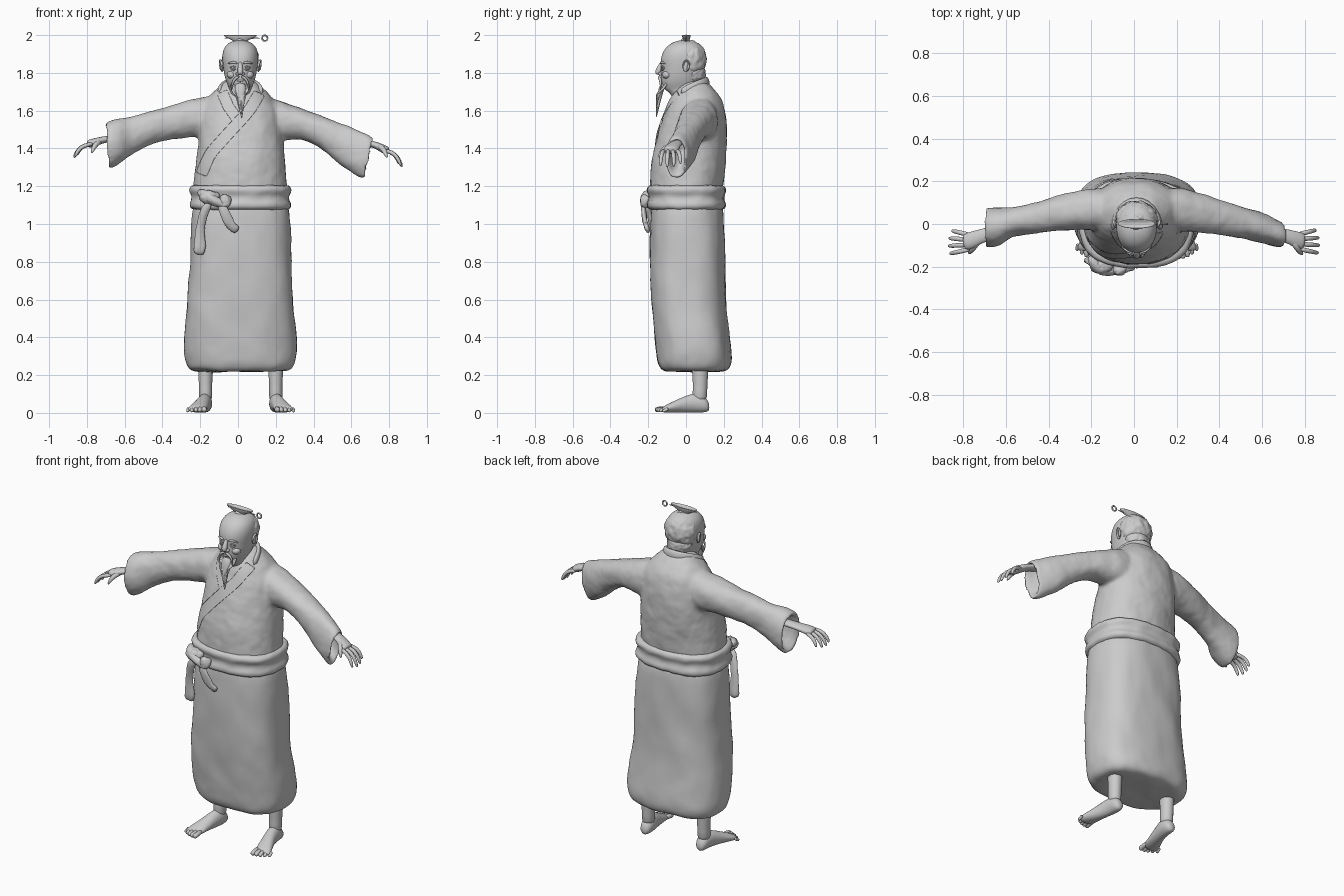
import bpy, bmesh, math, random
from mathutils import Vector as V
from mathutils.bvhtree import BVHTree

random.seed(4)
CX = 0.012


def obj(name, *parts, n=20, e=2.0, sub=1, voxel=0, rough=0, scale=0.15):
    """Build one object from lofts; each loft is a list of (centre, u, v) rings."""
    bm = bmesh.new()
    for rings in parts:
        loops = []
        for c, u, v in rings:
            loop = []
            for i in range(n):
                a = math.tau * i / n
                ca, sa = math.cos(a), math.sin(a)
                loop.append(bm.verts.new(V(c) + V(u) * math.copysign(abs(ca) ** (2 / e), ca)
                                         + V(v) * math.copysign(abs(sa) ** (2 / e), sa)))
            loops.append(loop)
        for a, b in zip(loops, loops[1:]):
            for i in range(n):
                bm.faces.new((a[i], a[(i + 1) % n], b[(i + 1) % n], b[i]))
        bm.faces.new(loops[0][::-1])
        bm.faces.new(loops[-1])
    return finish(name, bm, sub, voxel, rough, scale)


def finish(name, bm, sub=1, voxel=0, rough=0, scale=0.15):
    bmesh.ops.recalc_face_normals(bm, faces=bm.faces)
    me = bpy.data.meshes.new(name)
    bm.to_mesh(me)
    bm.free()
    me.shade_smooth()
    o = bpy.data.objects.new(name, me)
    bpy.context.collection.objects.link(o)
    if sub:
        m = o.modifiers.new("sub", 'SUBSURF')
        m.levels = m.render_levels = sub
    if voxel:
        m = o.modifiers.new("merge", 'REMESH')
        m.mode, m.voxel_size, m.use_smooth_shade = 'VOXEL', voxel, True
        m = o.modifiers.new("soften", 'SMOOTH')
        m.factor, m.iterations = 0.5, 8
    if rough:
        t = bpy.data.textures.new(name, 'CLOUDS')
        t.noise_scale = scale
        m = o.modifiers.new("folds", 'DISPLACE')
        m.texture, m.strength, m.mid_level = t, rough, 0.5
    return o


def slab(z, x0, x1, y0, y1):
    return ((x0 + x1) / 2, (y0 + y1) / 2, z), ((x1 - x0) / 2, 0, 0), (0, (y1 - y0) / 2, 0)


def tube(pts, radii, flat=1.0, ref=None):
    """Rings along a path; flat squeezes the direction across ref."""
    pts = [V(p) for p in pts]
    if ref is None:
        d = pts[-1] - pts[0]
        ref = (0, 1, 0) if abs(d.y) < 0.6 * d.length else (1, 0, 0)
    out = []
    for i, (p, r) in enumerate(zip(pts, radii)):
        t = (pts[min(i + 1, len(pts) - 1)] - pts[max(i - 1, 0)]).normalized()
        w = t.cross(V(ref)).normalized()
        out.append((p, w.cross(t) * r, w * r * flat))
    return out


def ball(c, r):
    rings = []
    for i in range(9):
        a = math.pi * (i * 0.94 / 8 + 0.03)
        s = math.sin(a)
        rings.append((V(c) - V((0, 0, r[2] * math.cos(a))), (r[0] * s, 0, 0), (0, r[1] * s, 0)))
    return rings


def sleeve(rows):
    """Rows: top x,z, bottom x,z, centre y, half depth."""
    return [(((a + c) / 2, y, (b + d) / 2), (0, r, 0), ((a - c) / 2, 0, (b - d) / 2))
            for a, b, c, d, y, r in rows]


# Upper robe with hollow wide sleeves
chest = [slab(*r) for r in (
    (1.10, -.245, .27, -.19, .195), (1.2, -.24, .265, -.195, .195), (1.3, -.228, .255, -.19, .207),
    (1.4, -.215, .245, -.172, .217), (1.5, -.21, .235, -.147, .22), (1.6, -.2, .22, -.108, .214),
    (1.66, -.17, .195, -.085, .19), (1.70, -.13, .15, -.065, .165), (1.74, -.085, .105, -.03, .13),
    (1.76, -.07, .09, .0, .11))]
left = sleeve([(-.06, 1.70, -.06, 1.42, .07, .11), (-.25, 1.66, -.235, 1.475, .075, .095),
               (-.47, 1.595, -.45, 1.43, .028, .07), (-.60, 1.56, -.565, 1.37, .01, .066),
               (-.625, 1.56, -.60, 1.33, -.01, .086), (-.69, 1.545, -.675, 1.285, -.015, .097),
               (-.71, 1.53, -.695, 1.295, -.015, .09), (-.70, 1.515, -.685, 1.315, -.015, .068),
               (-.60, 1.52, -.58, 1.39, 0, .045)])
right = sleeve([(.08, 1.70, .08, 1.40, .07, .11), (.26, 1.645, .25, 1.45, .07, .1),
                (.37, 1.60, .34, 1.455, .04, .088), (.48, 1.56, .43, 1.41, .02, .08),
                (.60, 1.512, .555, 1.30, -.01, .072), (.70, 1.472, .655, 1.235, -.05, .062),
                (.725, 1.45, .68, 1.24, -.055, .056), (.715, 1.44, .67, 1.26, -.053, .04),
                (.61, 1.47, .575, 1.35, -.015, .035)])
robe = obj("upper_robe", chest, left, right, n=28, e=2.2, voxel=.0105, rough=.014, scale=.12)

# Long skirt, closed underneath
skirt = [slab(*r) for r in (
    (1.16, -.235, .26, -.18, .19), (1.05, -.245, .275, -.19, .2), (.8, -.255, .287, -.193, .208),
    (.6, -.27, .297, -.186, .212), (.42, -.285, .31, -.17, .225), (.31, -.286, .312, -.156, .245),
    (.25, -.275, .3, -.146, .24), (.222, -.25, .275, -.125, .215), (.22, -.2, .22, -.08, .17),
    (.222, -.05, .07, -.02, .08))]
obj("skirt", skirt, n=28, e=2.6, sub=2, rough=.022, scale=.2)

# Belt with rolled edges, knot and hanging tails
belt = [slab(z, -.24 - d, .265 + d, -.19 - d, .195 + d) for z, d in (
    (1.07, -.005), (1.082, .014), (1.105, .02), (1.125, .008), (1.15, .006), (1.17, .018),
    (1.19, .019), (1.205, .004), (1.205, -.02))]
obj("belt", belt, n=36, e=2.5, rough=.012, scale=.06)
obj("belt_knot", ball((-.15, -.195, 1.14), (.055, .04, .04)), ball((-.07, -.215, 1.12), (.035, .028, .035)),
    tube([(-.21, -.15, 1.17), (-.18, -.2, 1.16), (-.12, -.225, 1.11), (-.04, -.21, 1.1)],
         [.02, .03, .028, .015]), rough=.02, scale=.04)
obj("belt_tails",
    tube([(-.15, -.21, 1.12), (-.19, -.19, 1.04), (-.205, -.175, .96), (-.2, -.175, .88), (-.21, -.165, .835)],
         [.022, .026, .022, .036, .026], .5, (1, 0, 0)),
    tube([(-.1, -.225, 1.12), (-.065, -.225, 1.05), (-.035, -.21, .985), (0, -.2, .962)],
         [.02, .028, .026, .022], .5, (1, 0, 0)), rough=.015, scale=.04)

# Crossed lapels, draped on the chest by projection
bpy.context.view_layer.update()
tree = BVHTree.FromObject(robe, bpy.context.evaluated_depsgraph_get())


def lapel(name, path, half, lift):
    bm = bmesh.new()
    pts, rows, N = [V(p) for p in path], [], 14
    for i in range(N + 1):
        k = min(int(i * (len(pts) - 1) / N), len(pts) - 2)
        p = pts[k].lerp(pts[k + 1], i * (len(pts) - 1) / N - k)
        d = (pts[k + 1] - pts[k]).normalized()
        row = []
        for j in (-1, -.5, 0, .5, 1):
            x, z = p.x - d.y * half * j, p.y + d.x * half * j
            hit = tree.ray_cast(V((x, -1, z)), V((0, 1, 0)))[0]
            row.append(bm.verts.new((x, (hit.y if hit else .04) - lift, z)))
        rows.append(row)
    for a, b in zip(rows, rows[1:]):
        for j in range(4):
            bm.faces.new((a[j], a[j + 1], b[j + 1], b[j]))
    bmesh.ops.solidify(bm, geom=bm.faces[:], thickness=.012)
    finish(name, bm)


lapel("inner_lapel", [(-.085, 1.70), (-.05, 1.62), (0, 1.55)], .03, .006)
lapel("outer_lapel", [(.115, 1.695), (.06, 1.60), (-.06, 1.47), (-.15, 1.37), (-.195, 1.26)], .032, .008)
obj("back_collar", tube([(-.1, -.03, 1.69), (-.085, .05, 1.725), (-.04, .1, 1.745), (.012, .115, 1.75),
                         (.065, .1, 1.745), (.11, .05, 1.725), (.125, -.03, 1.69)],
                        [.03] * 7, .5, (0, 0, 1)))

# Head and neck
head = [slab(z, CX - w, CX + w, a, b) for z, w, a, b in (
    (1.62, .07, -.06, .09), (1.69, .062, -.075, .075), (1.712, .055, -.118, .07), (1.74, .07, -.13, .07),
    (1.78, .083, -.134, .082), (1.82, .09, -.132, .096), (1.855, .094, -.136, .102), (1.89, .096, -.131, .104),
    (1.925, .09, -.115, .096), (1.95, .074, -.09, .078), (1.966, .048, -.06, .05), (1.973, .015, -.03, .015))]
obj("head", head, n=28, e=2.15, sub=2)
obj("hair", ball((CX, .03, 1.868), (.101, .08, .102)), ball((CX, .045, 1.80), (.08, .06, .065)),
    ball((CX, 0, 1.965), (.03, .025, .022)), sub=2, rough=.018, scale=.03)

# Face
obj("nose", tube([(CX, -.125, 1.86), (CX, -.138, 1.83), (CX, -.15, 1.805), (CX, -.146, 1.79)],
                 [.01, .013, .018, .012], 1, (1, 0, 0)),
    *[ball((CX + s * .015, -.136, 1.795), (.01, .012, .009)) for s in (-1, 1)], n=12)
for s, side in ((-1, "left"), (1, "right")):
    def f(x, y, z):
        return CX + s * x, y, z
    obj(side + "_eye", ball(f(.036, -.116, 1.828), (.015, .012, .01)), n=12)
    obj(side + "_eyelids", *[tube([f(.018, -.127, 1.827), f(.036, -.129, 1.828 + k), f(.056, -.113, 1.826)],
                                  [.003, .005, .003]) for k in (.011, -.010, -.02)], n=8)
    obj(side + "_eyebrow", tube([f(.013, -.135, 1.85), f(.04, -.13, 1.86), f(.07, -.108, 1.846)],
                                [.006, .008, .003]), n=8)
    obj(side + "_cheek", ball(f(.045, -.1, 1.79), (.028, .028, .022)), n=14)
    obj(side + "_ear", ball(f(.096, .0, 1.835), (.009, .018, .032)),
        tube([f(.094, -.015, 1.82), f(.1, -.014, 1.855), f(.107, .004, 1.873), f(.108, .02, 1.85),
              f(.1, .006, 1.808)], [.005, .006, .006, .006, .009]), n=10)
    obj(side + "_moustache", tube([f(.004, -.142, 1.782), f(.025, -.14, 1.774), f(.042, -.132, 1.75),
                                   f(.046, -.136, 1.705)], [.007, .009, .007, .002]), n=10)
obj("lower_lip", tube([(CX - .02, -.13, 1.76), (CX, -.138, 1.757), (CX + .02, -.13, 1.76)], [.004, .007, .004]), n=8)

# Long pointed beard made of locks
locks = [tube([(CX, -.115, 1.75), (CX, -.132, 1.715), (CX, -.143, 1.66), (CX + .006, -.152, 1.60),
               (CX + .008, -.157, 1.56)], [.028, .034, .024, .012, .002], .5, (1, 0, 0))]
for i in range(17):
    a = (i - 8) / 8
    r = random.uniform(-1, 1)
    low = 1.57 + .1 * abs(a) + .012 * r
    locks.append(tube([(CX + a * .044, -.118 + .02 * abs(a), 1.752 - .015 * (1 - abs(a))),
                       (CX + a * .044 + .004 * r, -.14 + .018 * abs(a), 1.71),
                       (CX + a * .03 - .005 * r, -.152, (1.71 + low) / 2), (CX + a * .018 + .006, -.158, low)],
                      [.007, .008, .006, .001]))
obj("beard", *locks, n=8)

# Boat-shaped hair ornament with a pin ring
obj("hair_ornament", [slab(z, CX - w, CX + w, -d, d + .003) for z, w, d in (
    (1.955, .025, .012), (1.972, .04, .014), (1.982, .065, .018), (1.993, .087, .021),
    (2.0, .09, .022), (2.0, .08, .016), (1.992, .04, .008))], n=28)
obj("hair_pin", tube([(-.08, 0, 1.984), (.02, 0, 1.984), (.126, 0, 1.984)], [.004] * 3),
    tube([(.142 + .015 * math.cos(a), 0, 1.984 + .015 * math.sin(a))
          for a in [math.tau * k / 16 for k in range(17)]], [.005] * 17, 1, (0, 1, 0)), n=8)

# Hands: forearm, palm, four fingers and a thumb
for s, side, w, k, drop in ((-1, "left", V((-.70, -.05, 1.45)), V((-.785, -.085, 1.425)), .075),
                            (1, "right", V((.715, -.055, 1.425)), V((.785, -.082, 1.39)), .09)):
    parts = [tube([w - V((s * .13, -.03, -.02)), w, w.lerp(k, .5), k, k + V((s * .012, 0, -.005))],
                  [.034, .031, .038, .043, .034], .55, (0, 1, 0))]
    for i in range(4):
        y, l = .033 - .022 * i, (.8, .96, 1.0, .92)[i]
        q = k + V((0, y, 0))
        parts.append(tube([q - V((s * .02, 0, 0)), q + V((s * .03 * l, y * .3, -.008)),
                           q + V((s * .062 * l, y * .5, -.4 * drop * l)),
                           q + V((s * .08 * l, y * .6, -.85 * drop * l)), q + V((s * .083 * l, y * .6, -drop * l))],
                          [.011, .0115, .0105, .009, .004], 1, (0, 1, 0)))
    parts.append(tube([w + V((s * .025, -.02, -.01)), w + V((s * .05, -.058, -.022)),
                       w + V((s * .066, -.08, -.05)), w + V((s * .075, -.088, -.075))],
                      [.017, .015, .012, .005]))
    obj(side + "_hand", *parts, n=12)

# Bare legs and feet, toes turned out
for s, side in ((-1, "left"), (1, "right")):
    x = .186
    def g(dx, y, z):
        return .014 + s * (x + dx), y, z
    parts = [tube([g(-.002, .075, .32), g(0, .075, .2), g(0, .075, .12), g(0, .07, .05)], [.046, .039, .034, .04],
                  1.1, (1, 0, 0)),
             [(g(dx, y, z), (w, 0, 0), (0, 0, h)) for y, dx, w, z, h in (
                 (.124, 0, .018, .03, .02), (.105, 0, .035, .043, .042), (.06, 0, .039, .056, .055),
                 (0, .012, .037, .047, .046), (-.06, .03, .046, .033, .032), (-.11, .044, .052, .021, .02),
                 (-.128, .048, .044, .016, .013))]]
    for i in range(5):
        r, tx, ty = .016 - .0016 * i, .006 + .0215 * i, -.165 + .004 * i * i * .6
        parts.append(tube([g(tx, -.095, .024), g(tx, ty + .028, .021), g(tx + .002, ty + .01, r),
                           g(tx + .002, ty, r * .9)], [r * .9, r * .8, r, r * .5]))
    obj(side + "_foot", *parts, n=14)
